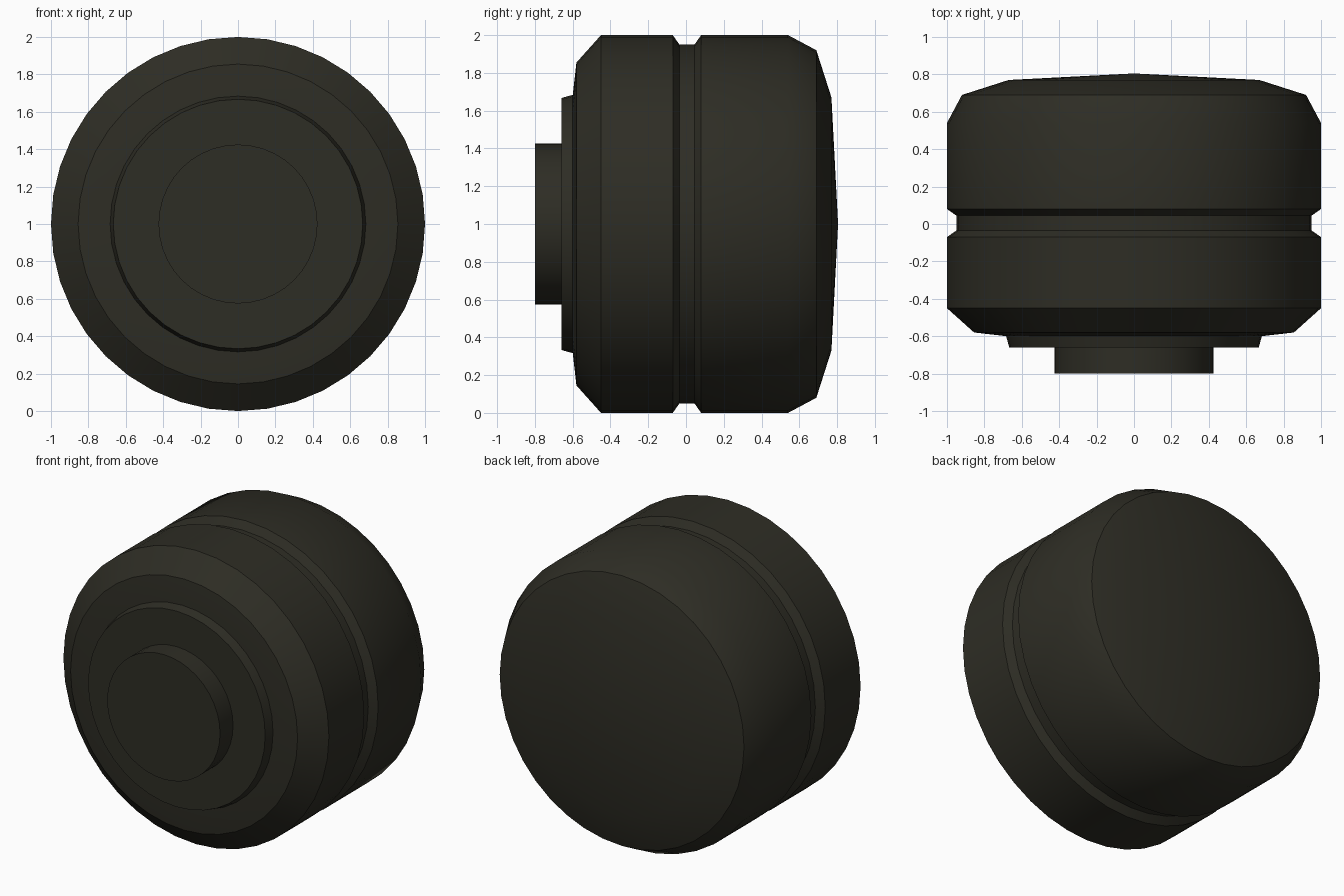
import bpy, bmesh, math
from mathutils import Matrix, Vector

cube = bpy.data.objects.get("Cube")
if cube:
    bpy.data.objects.remove(cube, do_unlink=True)

SEGMENTS = 40
CENTRE = Vector((0, 0, 1))

olive = bpy.data.materials.new("dark olive")
olive.use_nodes = True
colour = (0.027, 0.026, 0.018, 1)
olive.diffuse_color = colour
olive.node_tree.nodes["Principled BSDF"].inputs["Base Color"].default_value = colour


def lathe(name, profile):
    """Spin (radius, y) points around the front-to-back axis."""
    bm = bmesh.new()
    verts = [bm.verts.new((0, y, 1 + r)) for r, y in profile]
    edges = [bm.edges.new(pair) for pair in zip(verts, verts[1:])]
    bmesh.ops.spin(bm, geom=verts + edges, cent=CENTRE, axis=(0, 1, 0),
                   angle=math.tau, steps=SEGMENTS, use_duplicate=False)
    bmesh.ops.remove_doubles(bm, verts=bm.verts, dist=0.0005)
    bmesh.ops.recalc_face_normals(bm, faces=bm.faces)
    mesh = bpy.data.meshes.new(name)
    bm.to_mesh(mesh)
    bm.free()
    mesh.materials.append(olive)
    obj = bpy.data.objects.new(name, mesh)
    bpy.context.collection.objects.link(obj)
    bpy.ops.object.select_all(action="DESELECT")
    obj.select_set(True)
    bpy.context.view_layer.objects.active = obj
    bpy.ops.object.shade_smooth_by_angle(angle=math.radians(30))
    return obj


# Drum with chamfered front, grooved waist and domed back
lathe("drum_body", [
    (0, -0.6), (0.68, -0.6), (0.855, -0.58), (1, -0.45), (1, -0.07),
    (0.95, -0.035), (0.95, 0.045), (1, 0.08), (1, 0.54),
    (0.92, 0.69), (0.67, 0.77), (0, 0.805)])

# Tapered collar on the front face
lathe("front_collar", [(0, -0.595), (0.685, -0.595), (0.667, -0.66), (0, -0.66)])

# Round stub in the middle of the collar
lathe("front_stub", [(0, -0.655), (0.425, -0.655), (0.425, -0.8), (0, -0.8)])
